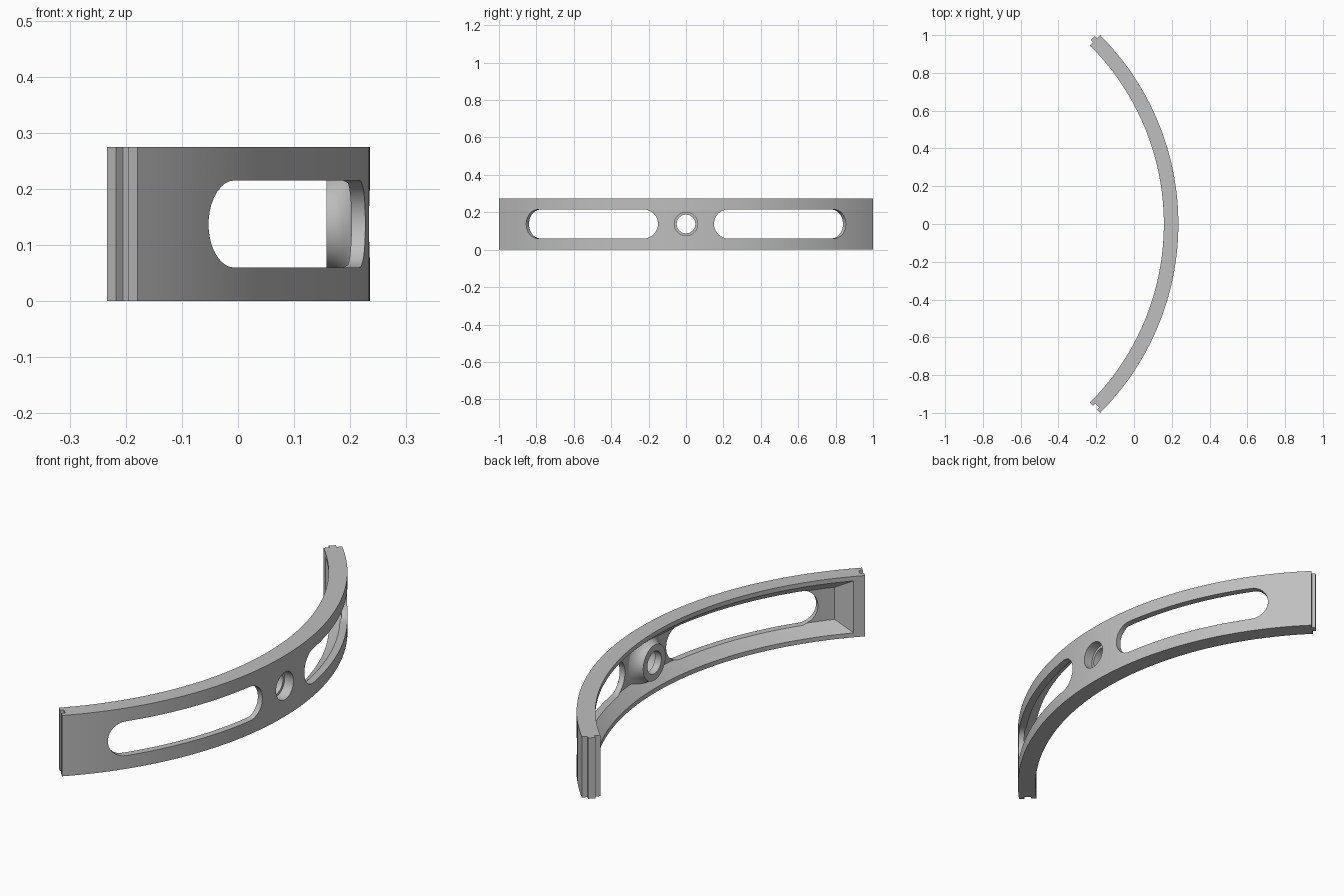
import bpy
import bmesh
from math import cos, sin, pi, radians

cube = bpy.data.objects.get("Cube")
if cube:
    bpy.data.objects.remove(cube, do_unlink=True)

# Main dimensions
R_OUT, R_IN = 1.414, 1.337
R_MID = (R_OUT + R_IN) / 2
CX = -1.179            # centre of the arc
H = 0.275
MID = H / 2
HALF = radians(45)
SEGS = 64


def polar(r, a, z):
    return (CX + r * cos(a), r * sin(a), z)


def loft(name, rings):
    """Solid through equal rings; caps join mirrored points i and n-1-i."""
    bm = bmesh.new()
    vs = [[bm.verts.new(p) for p in ring] for ring in rings]
    n = len(vs[0])
    for a, b in zip(vs, vs[1:]):
        for i in range(n):
            j = (i + 1) % n
            bm.faces.new((a[i], a[j], b[j], b[i]))
    for ring in (vs[0], vs[-1]):
        for i in range(n // 2 - 1):
            bm.faces.new((ring[i], ring[i + 1], ring[n - 2 - i], ring[n - 1 - i]))
    bmesh.ops.recalc_face_normals(bm, faces=bm.faces)
    mesh = bpy.data.meshes.new(name)
    bm.to_mesh(mesh)
    bm.free()
    ob = bpy.data.objects.new(name, mesh)
    bpy.context.collection.objects.link(ob)
    return ob


def combine(target, tool, operation):
    bpy.ops.object.select_all(action='DESELECT')
    bpy.context.view_layer.objects.active = target
    target.select_set(True)
    mod = target.modifiers.new("combine", 'BOOLEAN')
    mod.operation = operation
    mod.solver = 'EXACT'
    mod.object = tool
    bpy.ops.object.modifier_apply(modifier=mod.name)
    bpy.data.objects.remove(tool, do_unlink=True)


def lathe_x(name, profile, n=48):
    """Round solid about the x axis at mid height, from (x, radius) pairs."""
    steps = [2 * pi * (i + 0.5) / n for i in range(n)]
    return loft(name, [[(x, r * cos(t), MID + r * sin(t)) for t in steps]
                       for x, r in profile])


def end_bar(name, angle, t0, t1, z0, z1):
    """Upright bar in the middle of an end face, along the tangent."""
    side = 1 if angle > 0 else -1
    plan = []
    for r, t in ((-0.015, t0), (0.015, t0), (0.015, t1), (-0.015, t1)):
        x, y, _ = polar(R_MID + r, angle, 0)
        plan.append((x - side * t * sin(angle), y + side * t * cos(angle)))
    return loft(name, [[(x, y, z) for x, y in plan] for z in (z0, z1)])


def slot(name, side):
    """Radial cutter with a round-ended outline."""
    rad, a0, a1 = 0.0775, 0.106, 0.649
    d = rad / R_OUT
    phis = [pi / 2 * (i + 0.5) / 8.5 for i in range(9)]
    low = [(a0 + d - d * cos(p), -rad * sin(p)) for p in phis]
    low += [(a1 - d + d * cos(p), -rad * sin(p)) for p in reversed(phis)]
    outline = low + [(a, -z) for a, z in reversed(low)]
    return loft(name, [[polar(r, side * a, MID + z) for a, z in outline]
                       for r in (1.2, 1.6)])


# Curved bar
angles = [HALF * (2 * i / SEGS - 1) for i in range(SEGS + 1)]
plan = [(R_OUT, a) for a in angles] + [(R_IN, a) for a in reversed(angles)]
body = loft("curved_bar", [[polar(r, a, z) for r, a in plan] for z in (0, H)])

# Sloped pocket in the concave side: radius, lower edge, end angle
pocket = [(1.29, 0.02, 0.7496), (R_IN, 0.02, 0.7496), (1.389, 0.065, 0.70)]
section = pocket + [(r, H - z, e) for r, z, e in reversed(pocket)]
rings = [[polar(r, e * (2 * i / SEGS - 1), z) for r, z, e in section]
         for i in range(SEGS + 1)]
combine(body, loft("pocket_cutter", rings), 'DIFFERENCE')

# Flared boss around the centre hole
boss = lathe_x("boss", [(0.158, 0.08), (0.175, 0.085), (0.19, 0.095),
                        (0.203, 0.112), (0.212, 0.134), (0.22, 0.134)])
combine(body, boss, 'UNION')

# Long slots and stepped centre hole
for side in (-1, 1):
    combine(body, slot("slot_cutter", side), 'DIFFERENCE')
hole = lathe_x("hole_cutter", [(0.1, 0.05), (0.19, 0.05),
                               (0.19, 0.062), (0.3, 0.062)])
combine(body, hole, 'DIFFERENCE')

# Groove on one end, tongue on the other
combine(body, end_bar("groove_cutter", -HALF, -0.017, 0.03, -0.1, H + 0.1),
        'DIFFERENCE')
tongue = end_bar("end_tongue", HALF, -0.01, 0.017, 0, H)

# Single grey material
grey = bpy.data.materials.new("plain_grey")
grey.use_nodes = True
colour = (0.52, 0.52, 0.52, 1)
grey.diffuse_color = colour
grey.node_tree.nodes["Principled BSDF"].inputs["Base Color"].default_value = colour
for ob in (body, tongue):
    ob.data.materials.clear()
    ob.data.materials.append(grey)

bpy.ops.object.select_all(action='DESELECT')
body.select_set(True)
bpy.context.view_layer.objects.active = body
bpy.ops.object.shade_smooth_by_angle(angle=radians(25))
